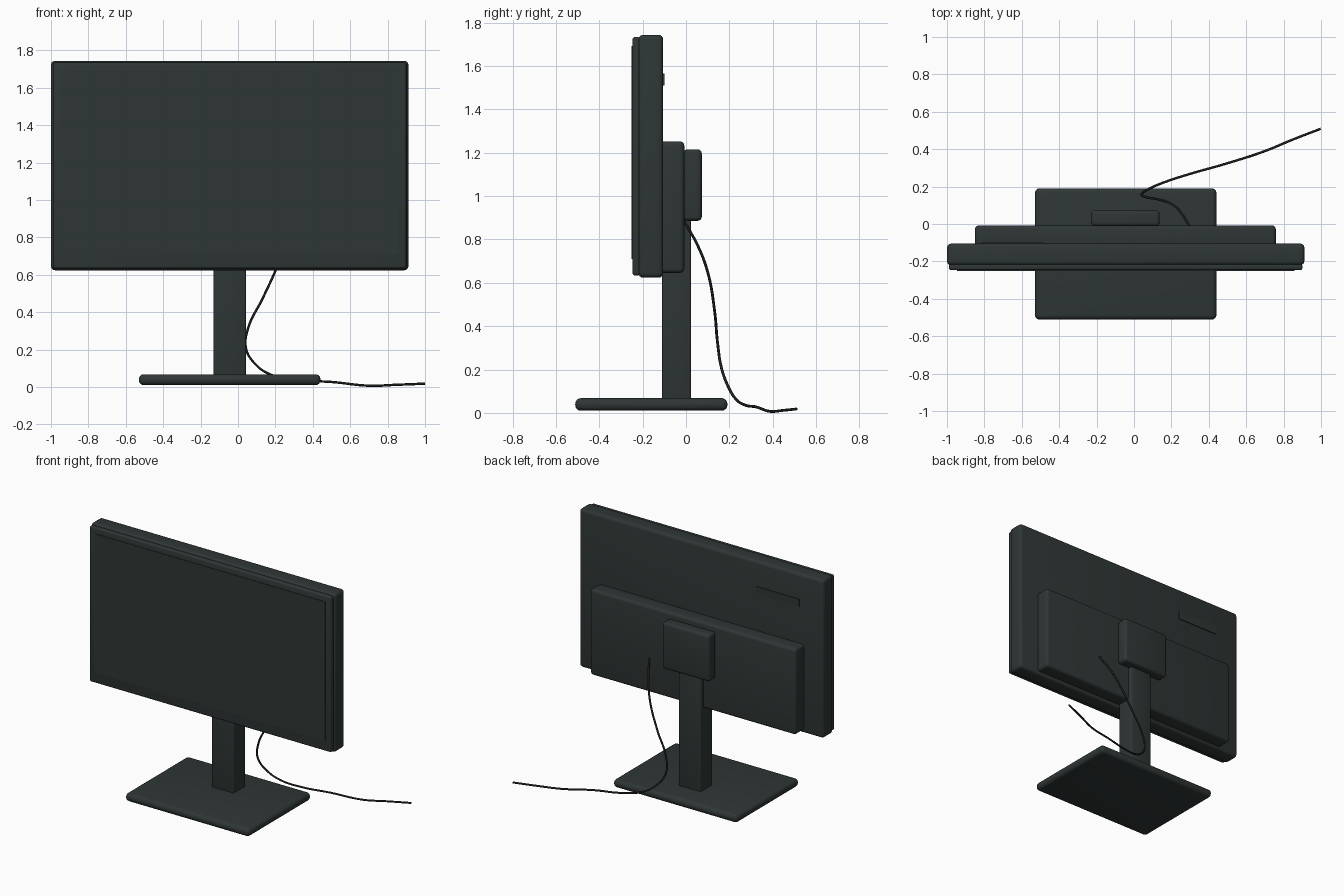
import bpy, math

if "Cube" in bpy.data.objects:
    bpy.data.objects.remove(bpy.data.objects["Cube"])


def material(name, rgb):
    m = bpy.data.materials.new(name)
    m.diffuse_color = (*rgb, 1)
    m.use_nodes = True
    m.node_tree.nodes["Principled BSDF"].inputs["Base Color"].default_value = m.diffuse_color
    return m


CHARCOAL = material("charcoal plastic", (0.028, 0.037, 0.036))
BLACK = material("cable black", (0.013, 0.015, 0.015))


def box(name, x, y, z, bevel=0.0, segments=4):
    """Rounded box from (min, max) ranges."""
    bpy.ops.mesh.primitive_cube_add(size=1)
    ob = bpy.context.object
    ob.name = name
    ob.location = [(r[0] + r[1]) / 2 for r in (x, y, z)]
    ob.scale = [r[1] - r[0] for r in (x, y, z)]
    bpy.ops.object.transform_apply(location=False, rotation=False, scale=True)
    ob.data.materials.append(CHARCOAL)
    if bevel:
        mod = ob.modifiers.new("bevel", 'BEVEL')
        mod.width = bevel
        mod.segments = segments
        bpy.ops.object.modifier_apply(modifier=mod.name)
        bpy.ops.object.shade_smooth_by_angle(angle=math.radians(35))
    return ob


# Display: casing, front bezel and thin screen panel
box("display_casing", (-1.0, 0.911), (-0.22, -0.105), (0.624, 1.744), 0.022)
box("front_bezel", (-0.99, 0.9), (-0.247, -0.212), (0.634, 1.734), 0.012)
box("screen_panel", (-0.945, 0.857), (-0.251, -0.243), (0.71, 1.692))

# Back: electronics housing, mount block and vent plate
box("rear_housing", (-0.85, 0.758), (-0.125, -0.008), (0.646, 1.253), 0.02)
box("mount_block", (-0.23, 0.137), (-0.012, 0.073), (0.886, 1.216), 0.02)
box("rear_vent_plate", (-0.815, -0.484), (-0.108, -0.099), (1.51, 1.566))

# Stand: column and foot
box("stand_column", (-0.131, 0.043), (-0.11, 0.024), (0.05, 1.0), 0.01, 3)
box("stand_base", (-0.53, 0.441), (-0.511, 0.191), (0.01, 0.068), 0.026)

# Power cable from the housing down and away along the floor
path = [(0.297, -0.012, 0.89), (0.255, 0.055, 0.77), (0.212, 0.1, 0.65),
        (0.13, 0.132, 0.47), (0.056, 0.146, 0.32), (0.042, 0.163, 0.21),
        (0.09, 0.193, 0.125), (0.175, 0.228, 0.066), (0.3, 0.268, 0.038),
        (0.5, 0.325, 0.027), (0.7, 0.39, 0.007), (0.85, 0.452, 0.012),
        (0.998, 0.509, 0.018)]
curve = bpy.data.curves.new("power_cable", 'CURVE')
curve.dimensions = '3D'
curve.bevel_depth = 0.0065
curve.bevel_resolution = 2
curve.resolution_u = 8
curve.use_fill_caps = True
spline = curve.splines.new('BEZIER')
spline.bezier_points.add(len(path) - 1)
for p, co in zip(spline.bezier_points, path):
    p.co = co
    p.handle_left_type = p.handle_right_type = 'AUTO'
cable = bpy.data.objects.new("power_cable", curve)
cable.data.materials.append(BLACK)
bpy.context.collection.objects.link(cable)
